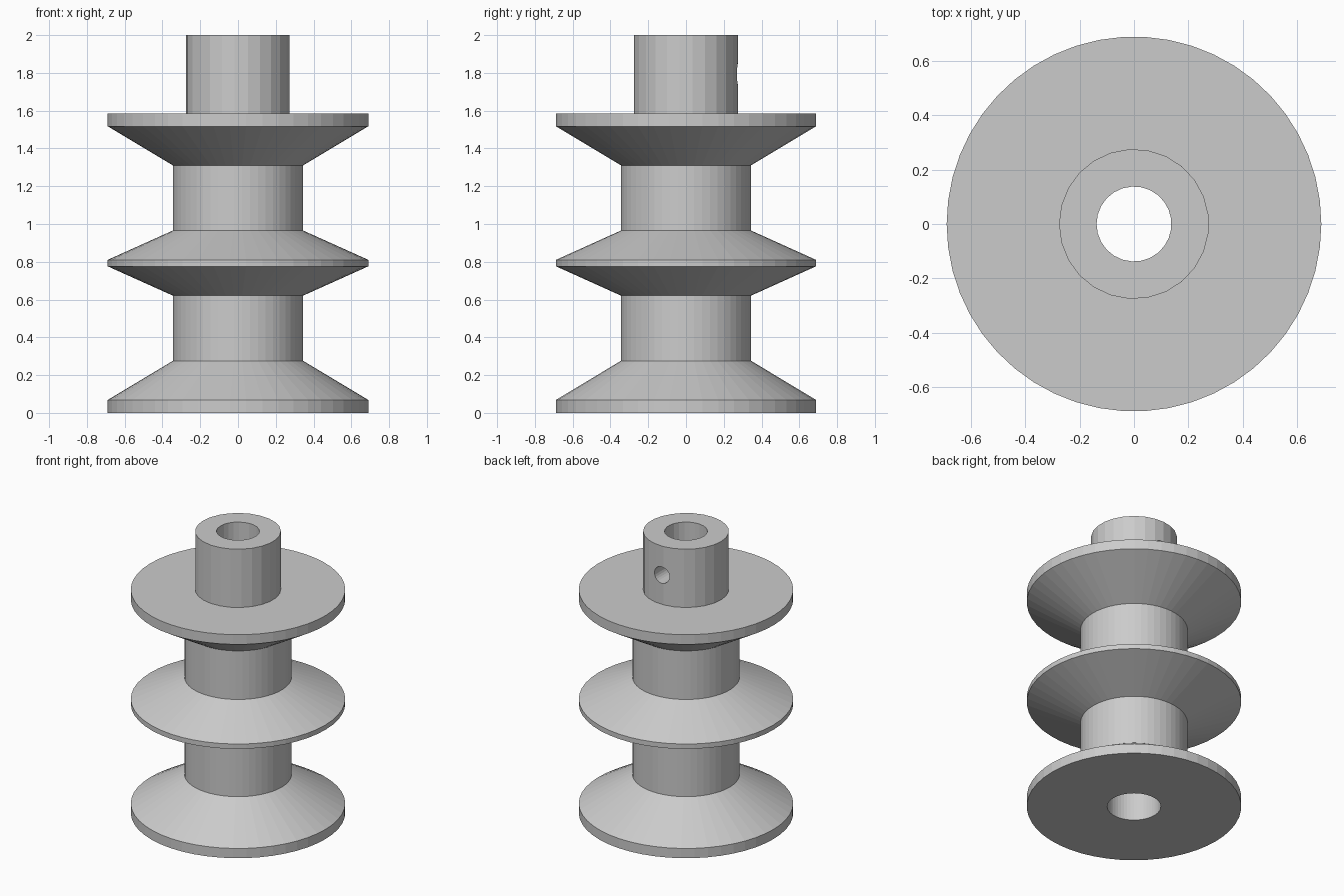
import bpy
import bmesh
from math import cos, sin, pi

cube = bpy.data.objects.get("Cube")
if cube:
    bpy.data.objects.remove(cube, do_unlink=True)

U = 2 / 58  # the design grid: 58 units tall

grey = bpy.data.materials.new("plain grey")
grey.use_nodes = True
colour = (0.6, 0.6, 0.6, 1)
grey.diffuse_color = colour
grey.node_tree.nodes["Principled BSDF"].inputs["Base Color"].default_value = colour


def lathe(name, profile, sides):
    """Turn a closed (radius, height) outline around z."""
    bm = bmesh.new()
    rings = []
    for i in range(sides):
        a = pi + 2 * pi * i / sides
        rings.append([bm.verts.new((r * U * cos(a), r * U * sin(a), z * U))
                      for r, z in profile])
    n = len(profile)
    for i in range(sides):
        a, b = rings[i], rings[(i + 1) % sides]
        for j in range(n):
            k = (j + 1) % n
            bm.faces.new((a[j], b[j], b[k], a[k]))
    bmesh.ops.recalc_face_normals(bm, faces=bm.faces)
    mesh = bpy.data.meshes.new(name)
    bm.to_mesh(mesh)
    bm.free()
    mesh.materials.append(grey)
    obj = bpy.data.objects.new(name, mesh)
    bpy.context.collection.objects.link(obj)
    return obj


# Twin-groove spool with three flanges and a wide bore
RIM, CORE, BORE = 20, 10, 5
lathe("spool_body", [
    (BORE, 0), (RIM, 0), (RIM, 2), (CORE, 8),
    (CORE, 18), (RIM, 22.5), (RIM, 23.5), (CORE, 28),
    (CORE, 38), (RIM, 44), (RIM, 46), (BORE, 46),
], 50)

# Hub with a narrower bore
hub = lathe("hub", [(4, 46), (8, 46), (8, 58), (4, 58)], 25)

# Set-screw hole through the back wall of the hub
bpy.ops.mesh.primitive_cylinder_add(
    vertices=24, radius=1.7 * U, depth=8 * U,
    location=(0, 6 * U, 52 * U), rotation=(pi / 2, 0, 0))
cutter = bpy.context.object
cutter.name = "screw_hole_cutter"
cutter.data.materials.append(grey)
cutter.hide_render = True
cutter.hide_set(True)
cut = hub.modifiers.new("screw_hole", "BOOLEAN")
cut.operation = "DIFFERENCE"
cut.solver = "EXACT"
cut.object = cutter
